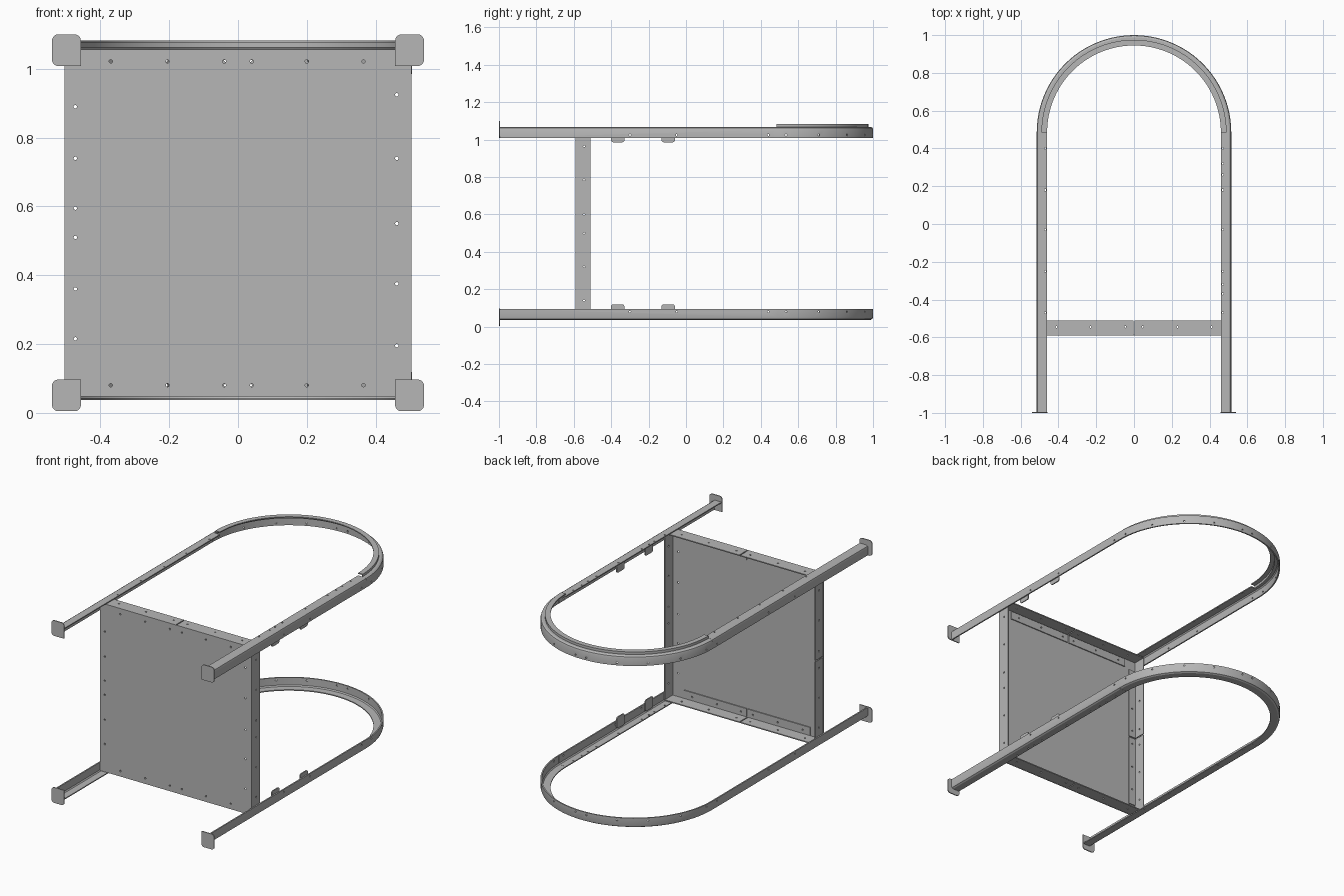
import bpy, bmesh, math
from mathutils import Vector, Matrix

if "Cube" in bpy.data.objects:
    bpy.data.objects.remove(bpy.data.objects["Cube"], do_unlink=True)

metal = bpy.data.materials.new("grey_metal")
metal.use_nodes = True
GREY = (0.47, 0.47, 0.47, 1)
metal.diffuse_color = GREY
metal.node_tree.nodes["Principled BSDF"].inputs["Base Color"].default_value = GREY

AXIS = {"x": Vector((1, 0, 0)), "y": Vector((0, 1, 0)), "z": Vector((0, 0, 1))}
MID_SUM = 1.105      # top and bottom rail heights add up to this
ARC_Y = 0.485        # centre of the rounded end
FRONT = -0.59        # front of the panel


def finish(name, bm, smooth=False):
    bmesh.ops.recalc_face_normals(bm, faces=bm.faces)
    mesh = bpy.data.meshes.new(name)
    bm.to_mesh(mesh)
    bm.free()
    mesh.materials.append(metal)
    obj = bpy.data.objects.new(name, mesh)
    bpy.context.collection.objects.link(obj)
    if smooth:
        activate(obj)
        bpy.ops.object.shade_smooth_by_angle(angle=math.radians(25))
    return obj


def activate(obj):
    bpy.ops.object.select_all(action="DESELECT")
    obj.select_set(True)
    bpy.context.view_layer.objects.active = obj


def box(name, lo, hi):
    bm = bmesh.new()
    bmesh.ops.create_cube(bm, size=1)
    lo, hi = Vector(lo), Vector(hi)
    for v in bm.verts:
        v.co = (lo + hi) / 2 + v.co * (hi - lo)
    return finish(name, bm)


def drill(obj, spots):
    """Cut small round holes; each spot is a point and a direction."""
    bm = bmesh.new()
    for point, direction in spots:
        turn = Vector(direction).to_track_quat("Z", "Y").to_matrix().to_4x4()
        bmesh.ops.create_cone(bm, cap_ends=True, segments=10, radius1=0.005,
                              radius2=0.005, depth=0.03,
                              matrix=Matrix.Translation(point) @ turn)
    cutter = finish("hole_cutter", bm)
    cutter.hide_render = True
    mod = obj.modifiers.new("holes", "BOOLEAN")
    mod.operation = "DIFFERENCE"
    mod.solver = "EXACT"
    mod.object = cutter
    activate(obj)
    bpy.ops.object.modifier_apply(modifier=mod.name)
    bpy.data.objects.remove(cutter, do_unlink=True)


def sweep(name, profile, path):
    """Sweep a (reach, height) profile along (y, angle) stations."""
    bm = bmesh.new()
    rings = [[bm.verts.new((r * math.cos(a), y + r * math.sin(a), z)) for r, z in profile]
             for y, a in path]
    n = len(profile)
    for p, q in zip(rings, rings[1:]):
        for i in range(n):
            j = (i + 1) % n
            bm.faces.new((p[i], p[j], q[j], q[i]))
    bm.faces.new(rings[0])
    bm.faces.new(rings[-1])
    return finish(name, bm, True)


def plate(name, outline, axis, start, thick):
    """Extrude a flat outline along x or y."""
    bm = bmesh.new()
    if axis == "x":
        verts = [bm.verts.new((start, a, b)) for a, b in outline]
    else:
        verts = [bm.verts.new((a, start, b)) for a, b in outline]
    face = bm.faces.new(verts)
    out = bmesh.ops.extrude_face_region(bm, geom=[face])["geom"]
    bmesh.ops.translate(bm, vec=AXIS[axis] * thick,
                        verts=[g for g in out if isinstance(g, bmesh.types.BMVert)])
    return finish(name, bm)


def rounded(cx, cz, hx, hz, radius, square=()):
    """Rectangle with rounded corners, apart from the listed corners."""
    pts = []
    for k, (sx, sz) in enumerate(((1, 1), (-1, 1), (-1, -1), (1, -1))):
        if (sx, sz) in square:
            pts.append((cx + sx * hx, cz + sz * hz))
            continue
        for i in range(6):
            a = math.pi / 2 * (k + i / 5)
            pts.append((cx + sx * (hx - radius) + radius * math.cos(a),
                        cz + sz * (hz - radius) + radius * math.sin(a)))
    return pts


# Rail sections: an angle bar, and a stepped one for the upper bend
wall = [(0.507, 1.01), (0.515, 1.01), (0.515, 1.054), (0.512, 1.063), (0.503, 1.068)]
under = [(0.502, 1.062), (0.507, 1.055)]
angle_bar = wall + [(0.46, 1.068), (0.46, 1.062)] + under
stepped_bar = wall + [(0.49, 1.068), (0.49, 1.083), (0.46, 1.083), (0.46, 1.077),
                      (0.484, 1.077), (0.484, 1.062)] + under
bend = [(ARC_Y, math.pi * i / 48) for i in range(49)]

for level in ("upper", "lower"):
    up = level == "upper"

    def height(z):
        return z if up else MID_SUM - z

    def section(pts):
        return [(r, height(z)) for r, z in pts]

    # Straight legs with end plates
    for side, s, a in (("left", 1, 0), ("right", -1, math.pi)):
        leg = sweep(f"{level}_{side}_rail", section(angle_bar), [(-0.995, a), (ARC_Y - 0.001, a)])
        spots = [((s * 0.511, y, height(1.025)), AXIS["x"]) for y in (-0.3, -0.05, 0.44)]
        ys = [0.4, 0.18, -0.03, -0.25, -0.47]
        if s > 0:
            ys += [0.32, 0.26, -0.32, -0.37]
        spots += [((s * 0.47, y, height(1.065)), AXIS["z"]) for y in ys]
        drill(leg, spots)
        inner = (-s, -1 if up else 1)
        plate(f"{level}_{side}_end_plate",
              rounded(s * 0.499, height(1.0545), 0.042, 0.046, 0.018, [inner]), "y", -1.0, 0.006)

    # Rounded end
    arc = sweep(f"{level}_bend", section(stepped_bar if up else angle_bar), bend)
    spots = []
    for deg in (5.6, 26, 47, 66, 86):
        for t in (math.radians(deg), math.pi - math.radians(deg)):
            d = Vector((math.cos(t), math.sin(t), 0))
            spots.append((d * 0.511 + Vector((0, ARC_Y, height(1.025))), d))
    drill(arc, spots)

    # Small tabs inside the left rail
    for i, y in enumerate((-0.365, -0.095)):
        plate(f"{level}_tab_{i + 1}", rounded(y, height(1.02), 0.036, 0.034, 0.012),
              "x", 0.5, 0.006)

# Front panel and its rivet holes
row_x = (-0.37, -0.205, -0.04, 0.04, 0.2, 0.365)
row_holes = {z: [((x, FRONT, z), AXIS["y"]) for x in row_x] for z in (0.08, 1.022)}
right_holes = [((-0.473, FRONT, z), AXIS["y"]) for z in (0.215, 0.36, 0.51, 0.595, 0.74, 0.89)]
left_holes = [((0.462, FRONT, z), AXIS["y"]) for z in (0.195, 0.375, 0.55, 0.74, 0.925)]
panel = box("front_panel", (-0.504, FRONT, 0.047), (0.504, FRONT + 0.005, 1.057))
drill(panel, row_holes[0.08] + row_holes[1.022] + right_holes + left_holes)

# Upper and lower edge flanges with backing strips, split in the middle
BACK = FRONT + 0.005
for level, z, zs, strip_z in (("upper", 1.051, 1.022, 0.998), ("lower", 0.048, 0.08, 0.058)):
    for side, s in (("left", 1), ("right", -1)):
        x0, x1 = sorted((s * 0.003, s * 0.5))
        flange = box(f"{level}_{side}_flange", (x0, BACK, z), (x1, -0.51, z + 0.006))
        drill(flange, [((s * x, -0.545, z + 0.003), AXIS["z"]) for x in (0.046, 0.23, 0.41)])
        x0, x1 = sorted((s * 0.004, s * 0.42))
        strip = box(f"{level}_{side}_strip", (x0, BACK, strip_z), (x1, BACK + 0.006, strip_z + 0.048))
        drill(strip, [h for h in row_holes[zs] if h[0][0] * s > 0])

# Side flanges: whole on the left, split and backed on the right
side_z = (0.14, 0.32, 0.5, 0.6, 0.785, 0.965)


def side_flange(name, x, z0, z1):
    flange = box(name, (x - 0.003, BACK, z0), (x + 0.003, -0.51, z1))
    drill(flange, [((x, -0.545, z), AXIS["x"]) for z in side_z if z0 < z < z1])


side_flange("left_side_flange", 0.5, 0.055, 1.05)
for part, z0, z1, cut in (("lower", 0.055, 0.549, 0.06), ("upper", 0.556, 1.05, -0.06)):
    side_flange(f"right_side_flange_{part}", -0.5, z0, z1)
    s0, s1 = (z0 + cut, z1) if cut > 0 else (z0, z1 + cut)
    strip = box(f"right_strip_{part}", (-0.496, BACK, s0), (-0.45, BACK + 0.006, s1))
    drill(strip, [h for h in right_holes if s0 < h[0][2] < s1])
